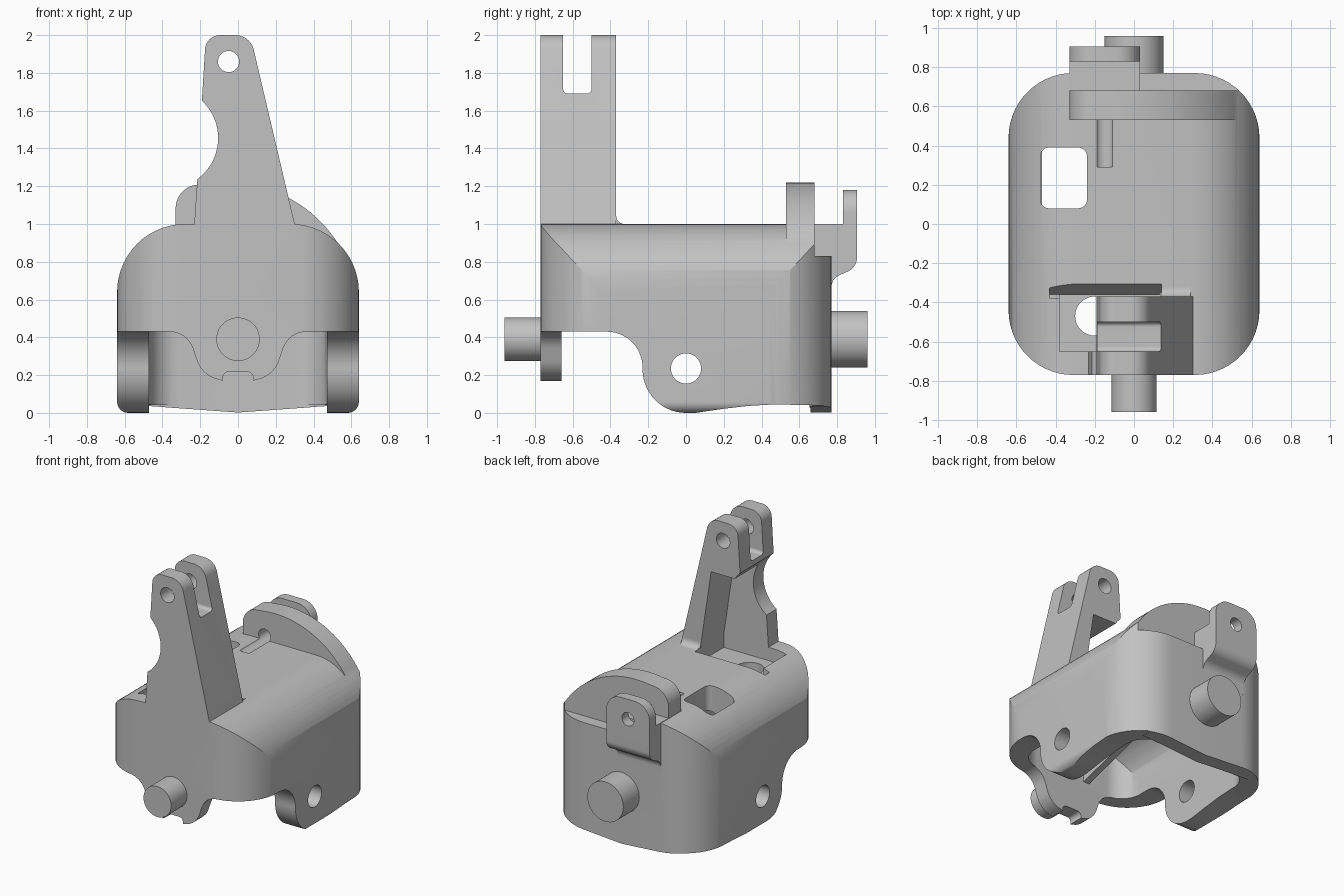
import bpy
import bmesh
import math
from mathutils import Vector

cube = bpy.data.objects.get("Cube")
if cube:
    bpy.data.objects.remove(cube, do_unlink=True)

grey = bpy.data.materials.new("plain grey")
grey.use_nodes = True
grey.diffuse_color = (0.54, 0.54, 0.54, 1)
grey.node_tree.nodes["Principled BSDF"].inputs["Base Color"].default_value = (0.54, 0.54, 0.54, 1)


def rounded(corners, steps=14):
    """Outline from (a, b, radius) corners."""
    out = []
    for i, (a, b, r) in enumerate(corners):
        p = Vector((a, b))
        if r == 0:
            out.append(p)
            continue
        u = (Vector(corners[i - 1][:2]) - p).normalized()
        v = (Vector(corners[(i + 1) % len(corners)][:2]) - p).normalized()
        half = u.angle(v) / 2
        c = p + (u + v).normalized() * r / math.sin(half)
        s = (p + u * r / math.tan(half) - c).normalized()
        e = (p + v * r / math.tan(half) - c).normalized()
        out += [c + s.slerp(e, k / steps) * r for k in range(steps + 1)]
    return out


def box_outline(a0, a1, b0, b1, r=0, r_top=None):
    t = r if r_top is None else r_top
    return rounded([(a0, b0, r), (a1, b0, r), (a1, b1, t), (a0, b1, t)])


def circle(a, b, r, n=48):
    return [Vector((a + r * math.cos(math.tau * k / n), b + r * math.sin(math.tau * k / n)))
            for k in range(n)]


def prism(name, outline, axis, start, end):
    """Extrude a flat outline along one axis."""
    place = {"X": lambda p, d: (d, p[0], p[1]),
             "Y": lambda p, d: (p[0], d, p[1]),
             "Z": lambda p, d: (p[0], p[1], d)}[axis]
    bm = bmesh.new()
    low = [bm.verts.new(place(p, start)) for p in outline]
    high = [bm.verts.new(place(p, end)) for p in outline]
    bm.faces.new(low)
    bm.faces.new(high)
    n = len(low)
    for i in range(n):
        j = (i + 1) % n
        bm.faces.new((low[i], low[j], high[j], high[i]))
    bmesh.ops.recalc_face_normals(bm, faces=bm.faces)
    mesh = bpy.data.meshes.new(name)
    bm.to_mesh(mesh)
    bm.free()
    mesh.materials.append(grey)
    ob = bpy.data.objects.new(name, mesh)
    bpy.context.collection.objects.link(ob)
    return ob


def combine(target, tool, operation):
    """Apply a boolean and drop the tool."""
    mod = target.modifiers.new("combine", "BOOLEAN")
    mod.operation = operation
    mod.solver = "EXACT"
    mod.object = tool
    bpy.context.view_layer.objects.active = target
    bpy.ops.object.modifier_apply(modifier=mod.name)
    bpy.data.objects.remove(tool, do_unlink=True)


def cut(target, *shape):
    combine(target, prism("cutter", *shape), "DIFFERENCE")


def add(target, *shape):
    combine(target, prism("addition", *shape), "UNION")


# Housing: front and side outlines intersected
housing = prism("housing", box_outline(-0.64, 0.64, 0, 1, 0.06, 0.36), "Y", -0.8, 0.8)
side = rounded([(-0.9, 1.2, 0), (-0.9, 0.43, 0), (-0.23, 0.43, 0.19), (-0.23, 0, 0.23),
                (0.05, 0, 0), (0.2, 0.022, 0), (0.33, 0.037, 0), (0.47, 0.045, 0),
                (0.9, 0.035, 0), (0.9, 1.2, 0)])
combine(housing, prism("side_shape", side, "X", -0.8, 0.8), "INTERSECT")

# Front lobe with notch, and rear lip
half = [(-0.45, 0.6, 0), (-0.45, 0.43, 0), (-0.27, 0.43, 0.13), (-0.19, 0.2, 0.15),
        (-0.08, 0.17, 0), (-0.08, 0.217, 0.03)]
lobe = rounded(half + [(-x, z, r) for x, z, r in reversed(half)], 8)
add(housing, lobe, "Y", -0.79, -0.66)
lip = rounded([(-0.47, 0.2, 0), (-0.47, 0.036, 0), (0, 0.002, 0), (0.47, 0.036, 0), (0.47, 0.2, 0)])
add(housing, lip, "Y", 0.655, 0.79)

# Step behind the curved plate, then the plate itself
cut(housing, box_outline(-0.33, 0.8, 0.83, 1.2), "Y", 0.68, 0.9)
arc = [(-0.06 + 0.7 * math.cos(math.radians(a)), 0.52 + 0.7 * math.sin(math.radians(a)), 0)
       for a in range(27, 102, 3)]
plate = rounded([(0.4, 0.6, 0)] + arc + [(-0.33, 1.2, 0.125), (-0.33, 0.75, 0)])
add(housing, plate, "Y", 0.53, 0.68)

# Rounded plan trims everything so far
plan = box_outline(-0.64, 0.64, -0.77, 0.77, 0.33)
combine(housing, prism("plan_shape", plan, "Z", -0.1, 1.5), "INTERSECT")

# Rear ear with its bracket
ear_side = rounded([(0.6, 1, 0), (0.83, 1, 0), (0.83, 1.18, 0), (0.905, 1.18, 0),
                    (0.905, 0.77, 0.08), (0.77, 0.71, 0.07), (0.77, 0.6, 0), (0.6, 0.6, 0)])
ear = prism("rear_ear", ear_side, "X", -0.4, 0.1)
combine(ear, prism("ear_front", box_outline(-0.33, 0.03, 0.5, 1.18, 0, 0.12), "Y", 0.5, 1),
        "INTERSECT")
combine(housing, ear, "UNION")

# Tower with scooped side, fork slot, pin hole and base fillet
tower_outline = rounded([(0.312, 0.95, 0), (0.065, 2, 0.1), (-0.17, 2, 0.08),
                         (-0.19, 1.67, 0), (-0.215, 1.24, 0), (-0.235, 0.95, 0)])
tower = prism("tower", tower_outline, "Y", -0.77, -0.37)
cut(tower, circle(-0.375, 1.455, 0.27, 64), "Y", -1, 0)
cut(tower, box_outline(-0.65, -0.5, 1.69, 2.2, 0.025), "X", -0.5, 0.5)
cut(tower, circle(-0.05, 1.86, 0.056), "Y", -1, 0)
combine(housing, tower, "UNION")
fillet = rounded([(-0.42, 0.97, 0), (-0.42, 1.05, 0), (-0.37, 1.05, 0), (-0.37, 1, 0.045),
                  (-0.32, 1, 0), (-0.32, 0.97, 0)], 6)
add(housing, fillet, "X", 0.13, 0.288)

# Pocket behind the tower, with a sloped rear rim
pocket = [(-0.38, 0.9), (0.14, 0.9), (0.14, 1), (0.05, 1.6), (-0.38, 1.6)]
cut(housing, pocket, "Y", -0.65, -0.36)
cut(housing, [(-0.38, 0.91), (-0.36, 0.91), (-0.3, 1.01), (-0.38, 1.01)], "X", -0.43, 0.14)

# Hollow underside
cavity = prism("cavity", box_outline(-0.47, 0.47, -0.66, 0.66, 0.16), "Z", -0.2, 1)
combine(cavity, prism("cavity_front", box_outline(-0.47, 0.47, -0.15, 0.82, 0, 0.28),
                      "Y", -1, 1), "INTERSECT")
combine(housing, cavity, "DIFFERENCE")

# Window, through opening, cross holes and pin groove
cut(housing, box_outline(-0.478, -0.24, 0.08, 0.39, 0.045), "Z", 0.45, 1.2)
cut(housing, circle(-0.2, -0.47, 0.1), "Z", 0.5, 0.95)
cut(housing, circle(0, 0.235, 0.08), "X", -1, 1)
for start, end in ((0.29, 0.68), (0.83, 1)):
    cut(housing, circle(-0.15, 1.03, 0.05, 32), "Y", start, end)

# Pivot pins and inner ribs
parts = [housing,
         prism("front_pin", circle(0, 0.39, 0.115), "Y", -0.96, -0.7),
         prism("rear_pin", circle(0, 0.39, 0.15), "Y", 0.7, 0.96)]
rib = rounded([(-0.68, 0.85, 0), (-0.68, 0.46, 0), (0, 0.66, 0.8), (0.68, 0.46, 0), (0.68, 0.85, 0)])
for name, x in (("right_rib", -0.13), ("left_rib", 0.13)):
    parts.append(prism(name, rib, "X", x - 0.025, x + 0.025))

# Smooth curved surfaces, keep edges crisp
for ob in parts:
    bpy.ops.object.select_all(action="DESELECT")
    ob.select_set(True)
    bpy.context.view_layer.objects.active = ob
    bpy.ops.object.shade_smooth_by_angle(angle=math.radians(25))
